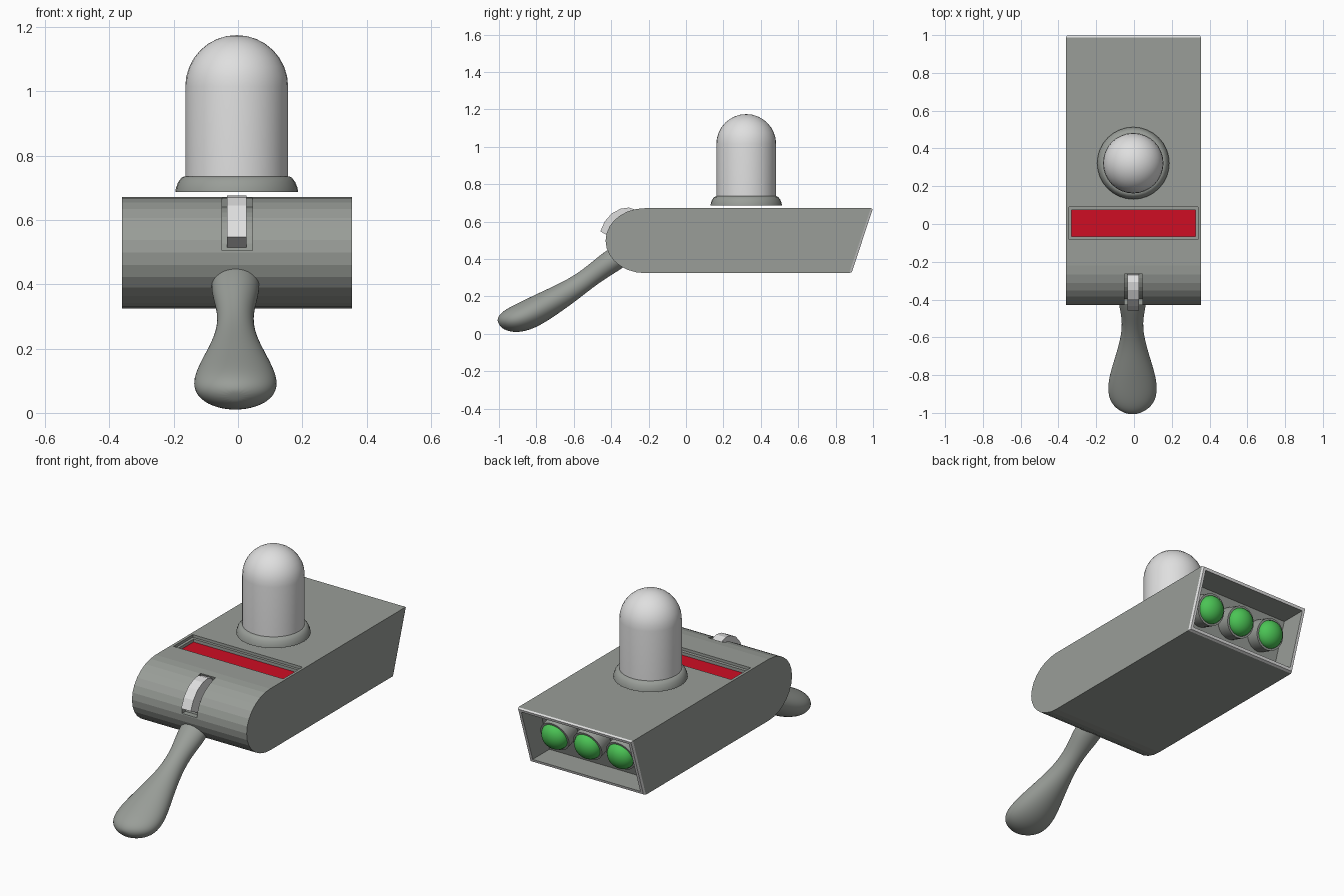
import bpy, bmesh, math
from mathutils import Vector, Matrix

if "Cube" in bpy.data.objects:
    bpy.data.objects.remove(bpy.data.objects["Cube"])


def mat(name, rgb):
    m = bpy.data.materials.new(name)
    m.diffuse_color = (*rgb, 1)
    m.use_nodes = True
    m.node_tree.nodes["Principled BSDF"].inputs["Base Color"].default_value = m.diffuse_color
    return m


GREY = mat("warm grey", (0.32, 0.34, 0.315))
LIGHT = mat("light grey", (0.74, 0.74, 0.74))
RED = mat("red", (0.62, 0.004, 0.017))
GREEN = mat("green", (0.07, 0.55, 0.09))


def finish(bm, name, *mats, smooth=None):
    bmesh.ops.recalc_face_normals(bm, faces=bm.faces[:])
    me = bpy.data.meshes.new(name)
    bm.to_mesh(me)
    bm.free()
    ob = bpy.data.objects.new(name, me)
    bpy.context.collection.objects.link(ob)
    for m in mats:
        me.materials.append(m)
    if smooth:
        bpy.ops.object.select_all(action='DESELECT')
        ob.select_set(True)
        bpy.context.view_layer.objects.active = ob
        bpy.ops.object.shade_smooth_by_angle(angle=math.radians(smooth))
    return ob


def prism(profile, x0, x1):
    """Extrude a (y, z) outline along x."""
    bm = bmesh.new()
    a = [bm.verts.new((x0, y, z)) for y, z in profile]
    b = [bm.verts.new((x1, y, z)) for y, z in profile]
    bm.faces.new(a)
    bm.faces.new(b[::-1])
    for i in range(len(a)):
        j = (i + 1) % len(a)
        bm.faces.new((a[i], b[i], b[j], a[j]))
    return bm


def box(x0, x1, y0, y1, z0, z1):
    return prism([(y0, z0), (y1, z0), (y1, z1), (y0, z1)], x0, x1)


def loft(rings):
    """Skin rings of points; rings of zero size collapse to poles."""
    bm = bmesh.new()
    vs = [[bm.verts.new(p) for p in r] for r in rings]
    for r0, r1 in zip(vs, vs[1:]):
        for i in range(len(r0)):
            j = (i + 1) % len(r0)
            bm.faces.new((r0[i], r0[j], r1[j], r1[i]))
    bmesh.ops.remove_doubles(bm, verts=bm.verts[:], dist=1e-5)
    return bm


def lathe(profile, n=32):
    return loft([[(r * math.cos(2 * math.pi * i / n), r * math.sin(2 * math.pi * i / n), z)
                  for i in range(n)] for r, z in profile])


def arc(deg, f=1.0):
    """Point on the rounded nose, scaled by f about its centre."""
    a = math.radians(deg)
    return (-0.22 + 0.21 * f * math.cos(a), 0.4985 + 0.1735 * f * math.sin(a))


# body: rounded nose, slanted open rear with a light rim
TOP, BOT, CX = 0.672, 0.325, -0.003
outline = [(0.873, BOT), (0.988, TOP)] + [arc(90 + 180 * i / 14) for i in range(15)]
bm = prism(outline, CX - 0.358, CX + 0.358)
bm.normal_update()
rear = max(bm.faces, key=lambda f: f.calc_center_median().y)
rim = bmesh.ops.inset_region(bm, faces=[rear], thickness=0.006, use_even_offset=True)["faces"]
bmesh.ops.translate(bm, verts=rear.verts[:], vec=(0, 0.012, 0))
rim += bmesh.ops.inset_region(bm, faces=[rear], thickness=0.016, use_even_offset=True)["faces"]
for f in rim:
    f.material_index = 1
cav = bmesh.ops.extrude_discrete_faces(bm, faces=[rear])["faces"]
bmesh.ops.translate(bm, verts=cav[0].verts[:], vec=(0, -0.15, 0))
body = finish(bm, "body", GREY, LIGHT)

# stepped window recess in the top and curved slot in the nose
slot = [arc(102 + 76 * i / 8, 1.3) for i in range(9)]
slot += [arc(178 - 76 * i / 8, 0.84) for i in range(9)]
cutters = [finish(box(-0.345, 0.34, -0.083, 0.09, 0.657, 0.75), "cutter_step"),
           finish(box(-0.33, 0.325, -0.065, 0.075, 0.634, 0.75), "cutter_window"),
           finish(prism(slot, -0.05, 0.045), "cutter_slot")]
bpy.context.view_layer.objects.active = body
for c in cutters:
    c.hide_render = True
    mod = body.modifiers.new("cut", 'BOOLEAN')
    mod.operation, mod.solver, mod.object = 'DIFFERENCE', 'EXACT', c
    bpy.ops.object.modifier_apply(modifier=mod.name)
    bpy.data.objects.remove(c)

finish(box(-0.33, 0.325, -0.065, 0.075, 0.633, 0.64), "display_panel", RED)

# trigger fin standing out of the slot
fin = [(104, 0.98), (112, 1.10), (122, 1.16), (135, 1.19), (150, 1.18), (166, 1.17)]
fin += [(174 - 10 * i, 0.83) for i in range(8)]
finish(prism([arc(*p) for p in fin], -0.034, 0.026), "trigger", LIGHT)

# collar and glass bulb
collar = finish(lathe([(0, 0.687), (0.191, 0.687), (0.189, 0.70), (0.182, 0.718),
                       (0.172, 0.731), (0.162, 0.736), (0, 0.736)]), "bulb_collar", GREY, smooth=40)
bulb = [(0, 0.70), (0.16, 0.70)]
bulb += [(0.16 * math.cos(math.pi * i / 16), 1.015 + 0.16 * math.sin(math.pi * i / 16)) for i in range(8)]
bulb += [(0, 1.175)]
dome = finish(lathe(bulb), "bulb", LIGHT, smooth=40)
for ob in (collar, dome):
    ob.location = (-0.004, 0.322, 0)

# three lamps in the rear opening, tilted with the slant
n = Vector((0, 0.347, -0.115)).normalized()
tilt = n.to_track_quat('Z', 'Y').to_matrix().to_4x4()
lens_profile = [(0.077 * math.cos(math.pi * i / 16), 0.06 * math.sin(math.pi * i / 16)) for i in range(8)]
lens_profile = [(0, -0.01), (0.077, -0.01)] + lens_profile + [(0, 0.06)]
ring_profile = [(0, -0.085), (0.088, -0.085), (0.088, 0.006), (0.077, 0.006), (0.077, -0.005), (0, -0.005)]
for i in (-1, 0, 1):
    place = Matrix.Translation((CX + 0.205 * i, 0.876, 0.508)) @ tilt
    finish(lathe(ring_profile), f"lamp_ring_{i + 2}", GREY, smooth=40).matrix_world = place
    finish(lathe(lens_profile), f"lamp_lens_{i + 2}", GREEN, smooth=40).matrix_world = place

# club-shaped handle: (y, z, half width, half thickness)
sections = [(-0.30, 0.45, 0, 0), (-0.31, 0.44, 0.07, 0.06), (-0.40, 0.39, 0.082, 0.066),
            (-0.50, 0.315, 0.054, 0.055), (-0.60, 0.24, 0.061, 0.06), (-0.72, 0.17, 0.098, 0.074),
            (-0.83, 0.108, 0.133, 0.083), (-0.915, 0.073, 0.133, 0.077), (-0.97, 0.058, 0.095, 0.056),
            (-0.997, 0.052, 0.04, 0.027), (-1.0, 0.051, 0, 0)]
rings = []
for y, z, w, t in sections:
    rings.append([(-0.008 + w * math.cos(a), y - 0.5 * t * math.sin(a), z + 0.866 * t * math.sin(a))
                  for a in (2 * math.pi * k / 16 for k in range(16))])
handle = finish(loft(rings), "handle", GREY, smooth=80)
handle.modifiers.new("smooth", 'SUBSURF').levels = 2
handle.modifiers["smooth"].render_levels = 2
